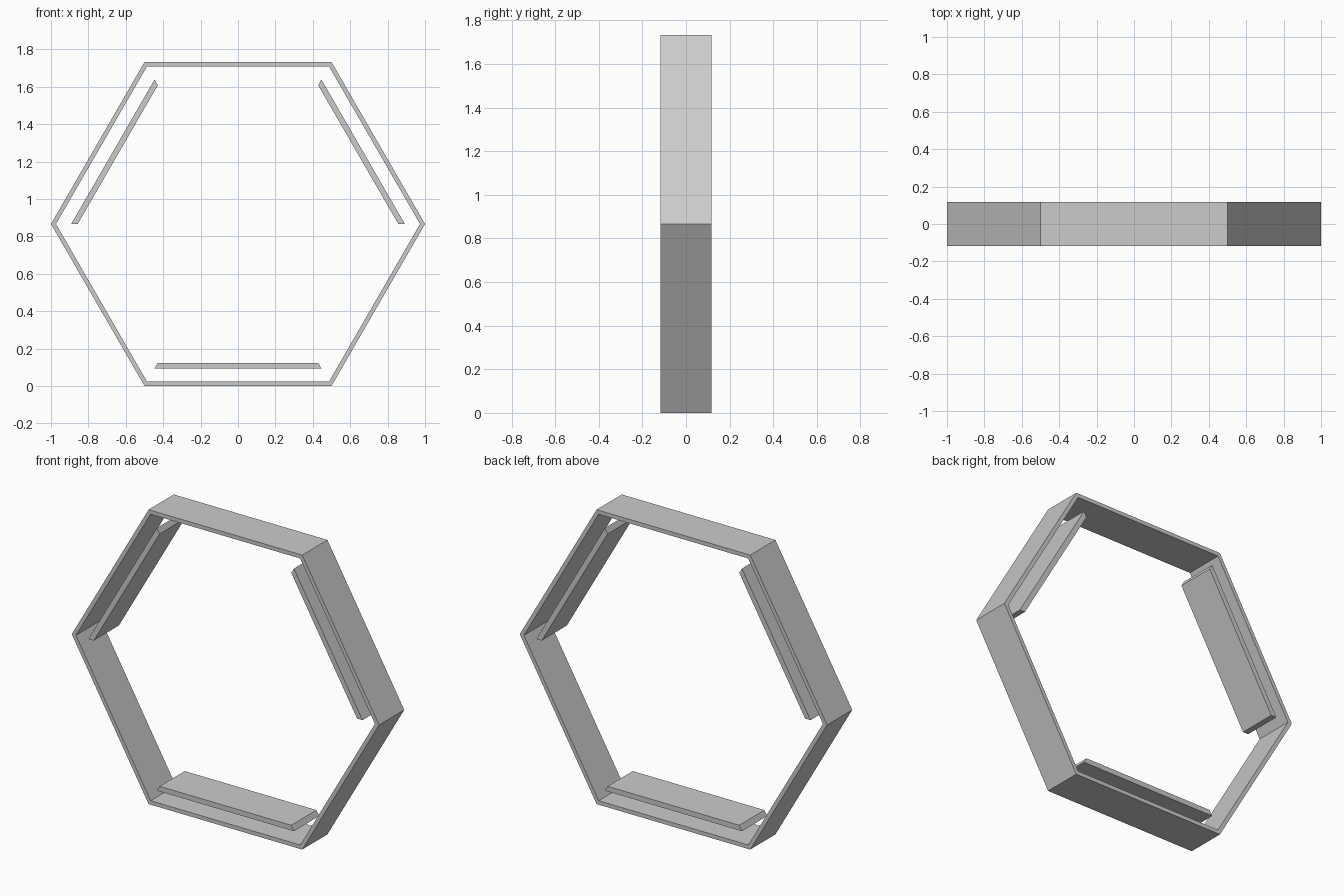
import bpy, bmesh, math

if "Cube" in bpy.data.objects:
    bpy.data.objects.remove(bpy.data.objects["Cube"])

HALF_DEPTH = 0.117
CENTRE_Z = math.sqrt(3) / 2


def corner(radius, i, y):
    a = math.radians(60 * i)
    return (radius * math.cos(a), y, CENTRE_Z + radius * math.sin(a))


def hex_band(name, outer, inner, first, sides):
    """Band following `sides` hexagon edges; closed when all six are used."""
    bm = bmesh.new()
    closed = sides == 6
    count = 6 if closed else sides + 1
    loops = [[bm.verts.new(corner(r, first + i, y)) for r, y in (
        (outer, -HALF_DEPTH), (outer, HALF_DEPTH),
        (inner, HALF_DEPTH), (inner, -HALF_DEPTH))] for i in range(count)]
    for i in range(sides):
        a, b = loops[i], loops[(i + 1) % count]
        for k in range(4):
            n = (k + 1) % 4
            bm.faces.new((a[k], a[n], b[n], b[k]))
    if not closed:
        bm.faces.new(loops[0])
        bm.faces.new(loops[-1])
    bmesh.ops.recalc_face_normals(bm, faces=bm.faces)
    mesh = bpy.data.meshes.new(name)
    bm.to_mesh(mesh)
    bm.free()
    bpy.context.collection.objects.link(bpy.data.objects.new(name, mesh))


# Outer hexagonal frame
hex_band("hexagon_frame", 1.0, 0.973, 0, 6)

# Mitred inner bars beside every second side
for name, first in (("right_inner_bar", 0), ("left_inner_bar", 2), ("bottom_inner_bar", 4)):
    hex_band(name, 0.892, 0.857, first, 1)
